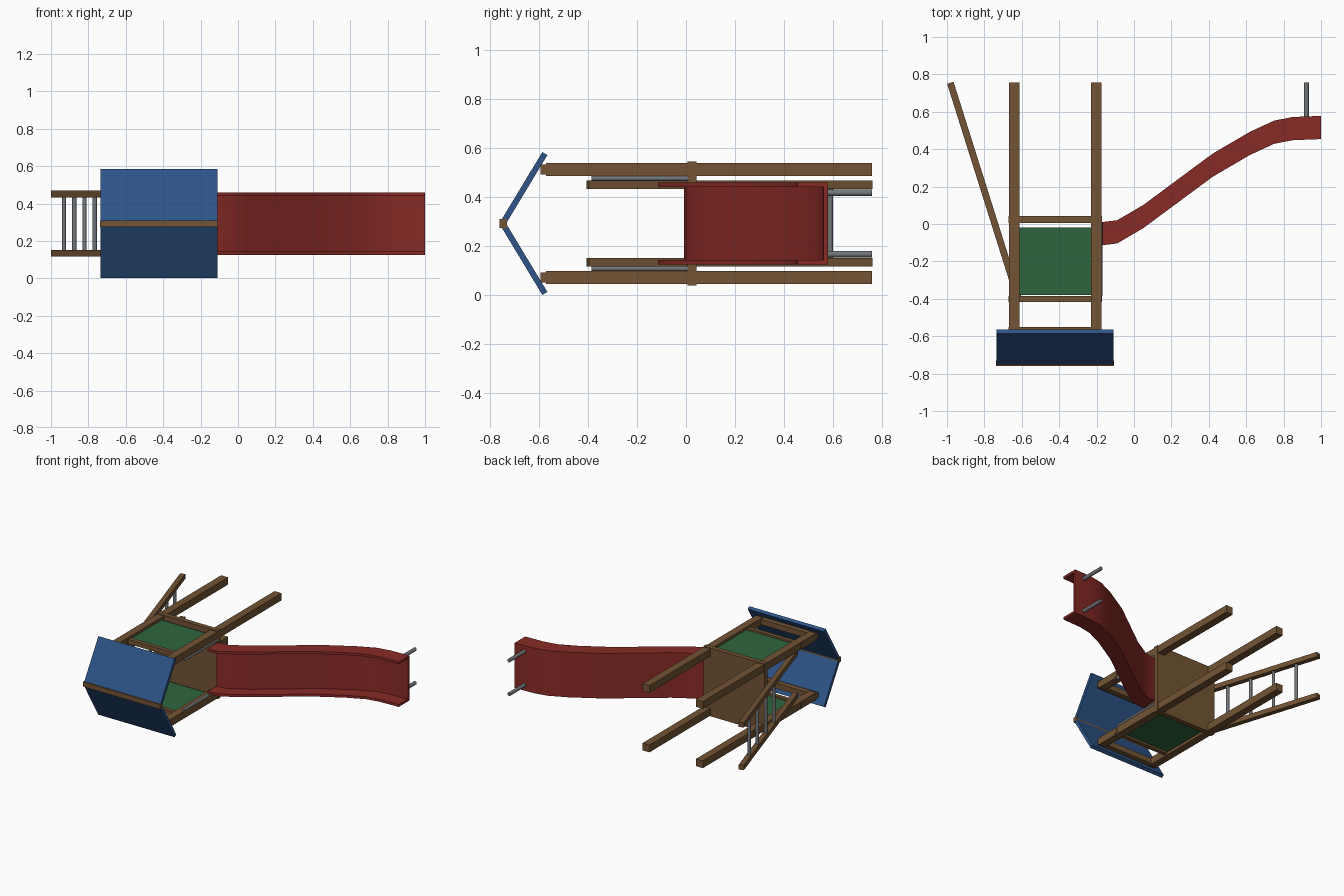
import bpy, bmesh, math
from mathutils import Vector, Matrix

if "Cube" in bpy.data.objects:
    bpy.data.objects.remove(bpy.data.objects["Cube"])

MID = 0.2925  # mirror plane height (the playset lies on its side)

def material(name, rgb):
    m = bpy.data.materials.new(name)
    m.diffuse_color = (*rgb, 1)
    m.use_nodes = True
    m.node_tree.nodes["Principled BSDF"].inputs["Base Color"].default_value = m.diffuse_color
    return m

WOOD = material("wood", (0.17, 0.088, 0.034))
RED = material("red", (0.25, 0.024, 0.019))
GREEN = material("green", (0.027, 0.13, 0.047))
BLUE = material("blue", (0.027, 0.089, 0.25))
METAL = material("metal", (0.17, 0.185, 0.2))

def smooth(ob):
    bpy.context.view_layer.objects.active = ob
    ob.select_set(True)
    bpy.ops.object.shade_smooth_by_angle(angle=math.radians(40))
    ob.select_set(False)

def finish(name, bm, mat):
    bmesh.ops.recalc_face_normals(bm, faces=bm.faces)
    me = bpy.data.meshes.new(name)
    bm.to_mesh(me)
    bm.free()
    me.materials.append(mat)
    ob = bpy.data.objects.new(name, me)
    bpy.context.collection.objects.link(ob)
    return ob

def box(name, x, y, z, mat):
    bm = bmesh.new()
    bmesh.ops.create_cube(bm, size=1)
    for v in bm.verts:
        v.co = [(a + b) / 2 + c * (b - a) for (a, b), c in zip((x, y, z), v.co)]
    return finish(name, bm, mat)

def beam(name, p, q, width, depth, mat):
    # box running from p to q in an xy or yz plane
    p, q = Vector(p), Vector(q)
    d = (q - p).normalized()
    side = Vector((0, 0, 1)) if abs(d.z) < 1e-4 else Vector((1, 0, 0))
    rot = Matrix((side.cross(d), side, d)).transposed().to_4x4()
    bm = bmesh.new()
    bmesh.ops.create_cube(bm, size=1, matrix=Matrix.Translation((p + q) / 2) @ rot
                          @ Matrix.Diagonal((width, depth, (q - p).length, 1)))
    return finish(name, bm, mat)

def tube(name, p, q, r, mat=METAL):
    p, q = Vector(p), Vector(q)
    d = q - p
    rot = d.to_track_quat('Z', 'Y').to_matrix().to_4x4()
    bm = bmesh.new()
    bmesh.ops.create_cone(bm, cap_ends=True, segments=16, radius1=r, radius2=r,
                          depth=d.length, matrix=Matrix.Translation((p + q) / 2) @ rot)
    smooth(finish(name, bm, mat))

# deck and ridge
box("deck", (-0.672, -0.172), (0.006, 0.042), (0.04, 0.545), WOOD)
box("ridge_beam", (-0.738, -0.107), (-0.76, -0.73), (MID - 0.018, MID + 0.018), WOOD)

for s, tag in ((-1, "left"), (1, "right")):
    def span(a, b):
        return tuple(sorted((MID + s * a, MID + s * b)))
    # posts, rails and side panel
    for x, end in ((-0.64, "rear"), (-0.202, "front")):
        box(f"{end}_post_{tag}", (x - 0.028, x + 0.028), (-0.571, 0.757), span(0.193, 0.247), WOOD)
    box(f"top_rail_{tag}", (-0.67, -0.175), (-0.592, -0.55), span(0.2, 0.24), WOOD)
    box(f"hand_rail_{tag}", (-0.672, -0.172), (-0.416, -0.386), span(0.203, 0.237), WOOD)
    box(f"side_panel_{tag}", (-0.615, -0.23), (-0.38, -0.018), span(0.213, 0.227), GREEN)
    # roof panel
    beam(f"roof_panel_{tag}", (-0.4225, -0.747, MID), (-0.4225, -0.575, MID + s * 0.285),
         0.024, 0.625, BLUE)
    # grab bar beside the slide opening
    tube(f"grab_bar_{tag}", (-0.178, -0.385, MID + s * 0.184), (-0.178, 0.01, MID + s * 0.184), 0.01)
    # ladder stringer
    z = MID + s * 0.158
    beam(f"ladder_stringer_{tag}", (-0.982, 0.755, z), (-0.618, -0.4, z), 0.036, 0.036, WOOD)
    # slide leg
    z = MID + s * 0.125
    tube(f"slide_leg_{tag}", (0.922, 0.565, z), (0.922, 0.757, z), 0.013)

# ladder rungs
for i in range(4):
    x, y = -0.93 + 0.0547 * i, 0.588 - 0.174 * i
    tube(f"ladder_rung_{i + 1}", (x, y, MID - 0.15), (x, y, MID + 0.15), 0.0115)

# slide: U section swept along the underside profile
path = [(-0.172, 0.01), (-0.09, 0.02), (0.05, 0.102), (0.42, 0.376),
        (0.62, 0.493), (0.75, 0.553), (0.85, 0.572), (1.0, 0.578)]
W, T, H = 0.167, 0.018, 0.124
section = [(-W, 0), (W, 0), (W, H), (W - T, H), (W - T, T), (T - W, T), (T - W, H), (-W, H)]
bm = bmesh.new()
rings = [[bm.verts.new((x, y - h, MID + w)) for w, h in section] for x, y in path]
for a, b in zip(rings, rings[1:]):
    for i in range(8):
        j = (i + 1) % 8
        bm.faces.new((a[i], a[j], b[j], b[i]))
for r in (rings[0], rings[-1]):
    for ids in ((0, 1, 4, 5), (1, 2, 3, 4), (0, 5, 6, 7)):
        bm.faces.new([r[i] for i in ids])
smooth(finish("slide", bm, RED))
